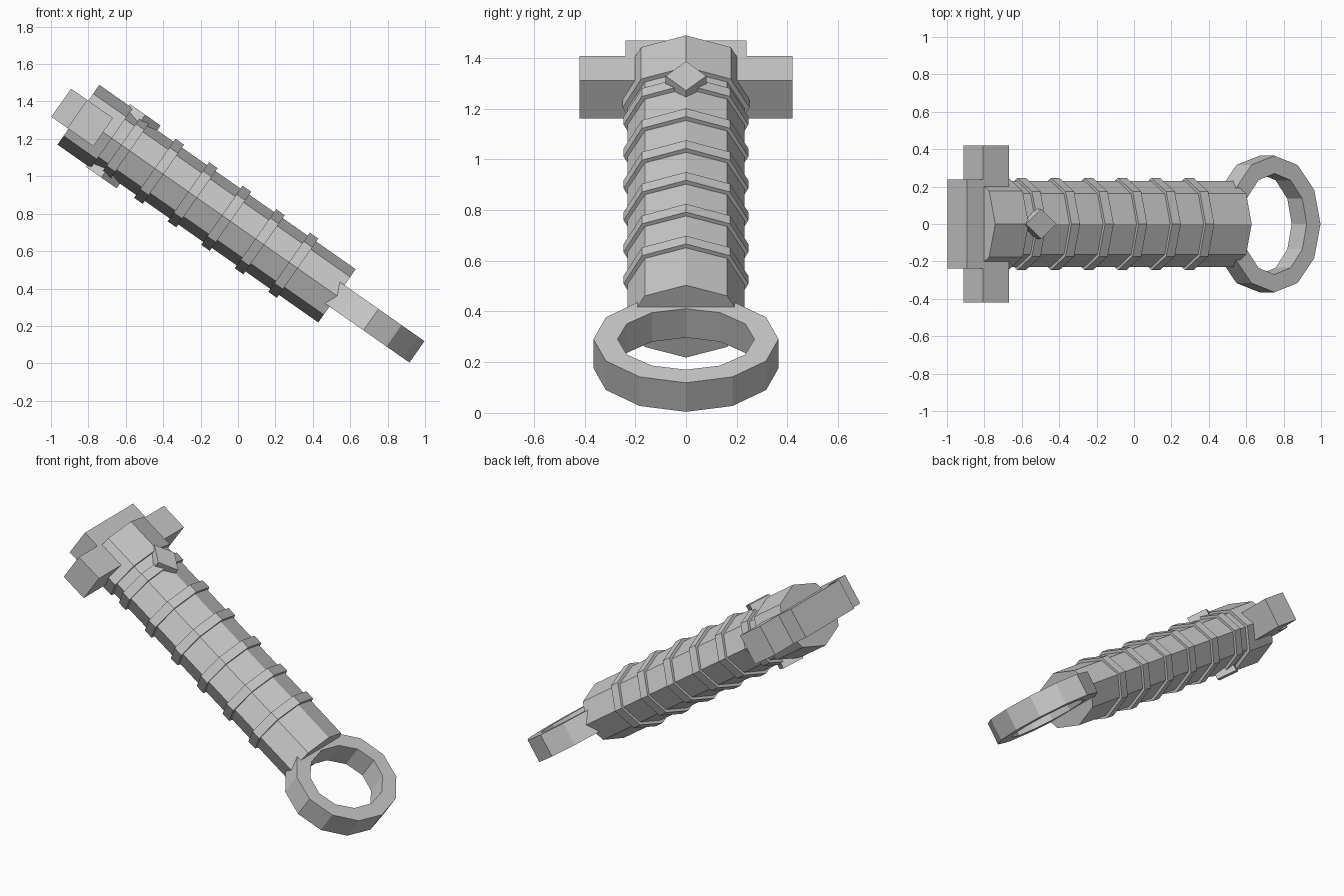
import bpy, bmesh
from math import radians, cos, sin, pi
from mathutils import Matrix

if "Cube" in bpy.data.objects:
    bpy.data.objects.remove(bpy.data.objects["Cube"])

# Local frame: x runs along the handle, y sideways, z across; tilted as a whole
TILT = Matrix.Translation((0.005, 0, 0.728)) @ Matrix.Rotation(radians(35), 4, 'Y')


def finish(name, bm):
    bmesh.ops.recalc_face_normals(bm, faces=bm.faces)
    mesh = bpy.data.meshes.new(name)
    bm.to_mesh(mesh)
    bm.free()
    ob = bpy.data.objects.new(name, mesh)
    ob.matrix_world = TILT
    bpy.context.collection.objects.link(ob)
    return ob


def octagon_bar(name, x0, x1, ry, rz):
    """Flattened octagonal bar along local x, corners on the axes."""
    bm = bmesh.new()
    loops = [[bm.verts.new((x, ry * cos(i * pi / 4), rz * sin(i * pi / 4)))
              for i in range(8)] for x in (x0, x1)]
    for i in range(8):
        j = (i + 1) % 8
        bm.faces.new((loops[0][i], loops[0][j], loops[1][j], loops[1][i]))
    bm.faces.new(loops[0])
    bm.faces.new(loops[1])
    return finish(name, bm)


def plate(name, outline, z0, z1):
    """Outline in local xy, extruded from z0 to z1."""
    bm = bmesh.new()
    face = bm.faces.new([bm.verts.new((x, y, z0)) for x, y in outline])
    new = bmesh.ops.extrude_face_region(bm, geom=[face])['geom']
    verts = [v for v in new if isinstance(v, bmesh.types.BMVert)]
    bmesh.ops.translate(bm, verts=verts, vec=(0, 0, z1 - z0))
    return finish(name, bm)


def ring(name, cx, outer, inner, h, n=12):
    bm = bmesh.new()
    section = [(outer, -h), (outer, h), (inner, h), (inner, -h)]
    loops = [[bm.verts.new((cx + r[0] * cos(a), r[1] * sin(a), z)) for r, z in section]
             for a in (2 * pi * i / n for i in range(n))]
    for i in range(n):
        a, b = loops[i], loops[(i + 1) % n]
        for k in range(4):
            m = (k + 1) % 4
            bm.faces.new((a[k], b[k], b[m], a[m]))
    return finish(name, bm)


# Grip and its raised bands
octagon_bar("grip", -0.90, 0.64, 0.23, 0.174)
for i in range(6):
    x = -0.74 + 0.219 * i
    octagon_bar(f"grip_band_{i + 1}", x - 0.028, x + 0.028, 0.246, 0.193)

# Collar at the guard end
octagon_bar("collar", -1.048, -0.83, 0.25, 0.195)

# T-shaped guard
half = [(-1.16, 0.238), (-1.055, 0.238), (-1.055, 0.42), (-0.886, 0.42)]
plate("guard", half + [(x, -y) for x, y in reversed(half)], -0.092, 0.092)

# Diamond studs on both broad sides
for side, s in (("upper", 1), ("lower", -1)):
    plate(f"diamond_stud_{side}",
          [(-0.855, 0), (-0.755, 0.08), (-0.655, 0), (-0.755, -0.08)],
          s * 0.12, s * 0.205)

# Twelve-sided pommel ring
ring("pommel_ring", 0.862, (0.30, 0.365), (0.21, 0.27), 0.07)
